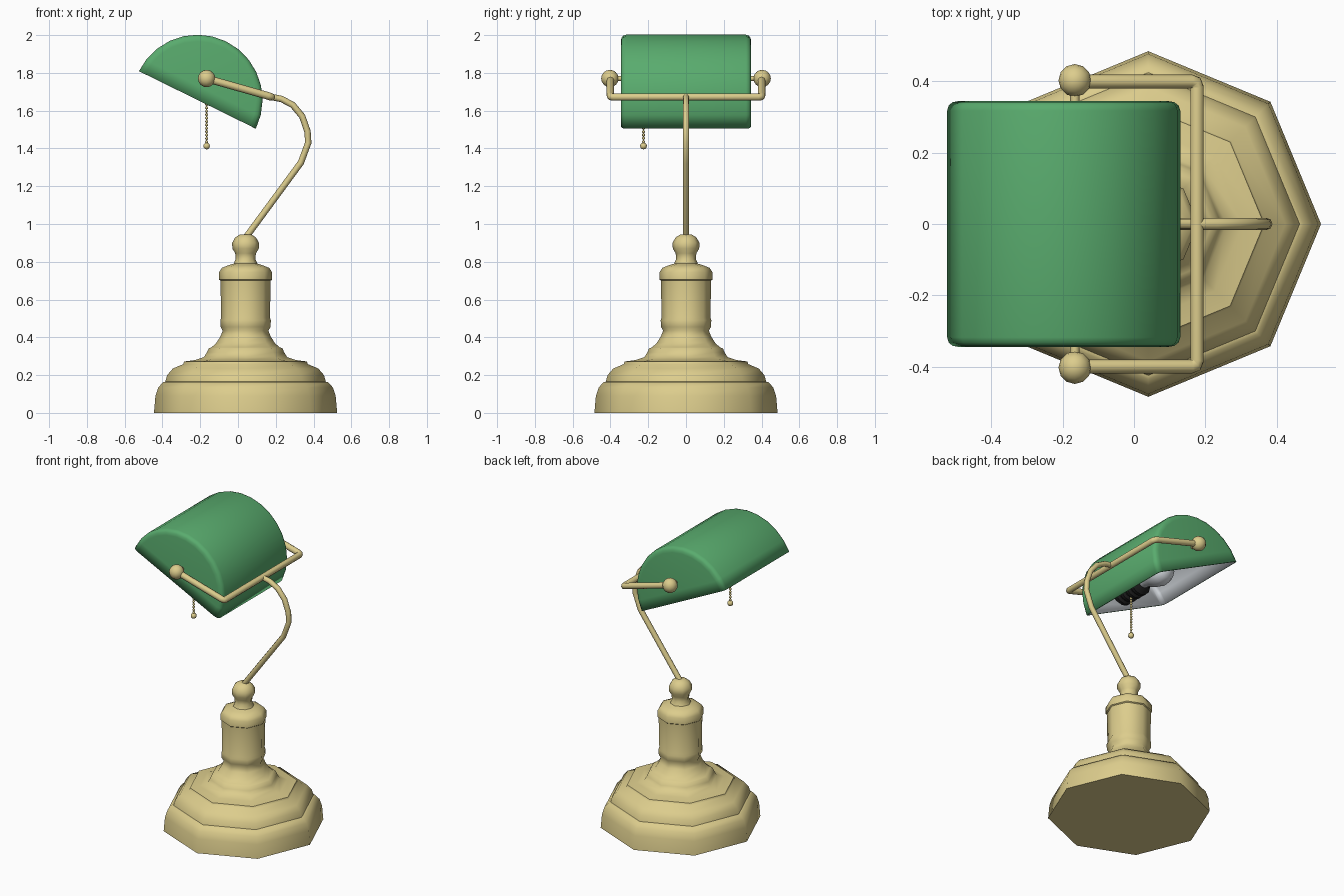
import bpy, bmesh, math
from mathutils import Matrix, Vector

if "Cube" in bpy.data.objects:
    bpy.data.objects.remove(bpy.data.objects["Cube"])


def material(name, rgb):
    m = bpy.data.materials.new(name)
    m.diffuse_color = (*rgb, 1)
    m.use_nodes = True
    m.node_tree.nodes["Principled BSDF"].inputs["Base Color"].default_value = m.diffuse_color
    return m


BRASS = material("brass", (0.72, 0.61, 0.265))
GREEN = material("green glass", (0.10, 0.41, 0.155))
WHITE = material("white lining", (0.72, 0.76, 0.80))
BLACK = material("black socket", (0.012, 0.012, 0.012))


def finish(name, bm, mats, angle=50):
    me = bpy.data.meshes.new(name)
    bm.to_mesh(me)
    bm.free()
    for m in mats:
        me.materials.append(m)
    me.shade_smooth()
    me.set_sharp_from_angle(angle=math.radians(angle))
    ob = bpy.data.objects.new(name, me)
    bpy.context.collection.objects.link(ob)
    return ob


def lathe(name, profile, sides, mat, matrix, angle=50):
    """Turn a closed-ended (radius, height) profile about local z."""
    bm = bmesh.new()
    rings = [[bm.verts.new((r * math.cos(2 * math.pi * i / sides),
                            r * math.sin(2 * math.pi * i / sides), z))
              for i in range(sides)] for r, z in profile]
    for a, b in zip(rings, rings[1:]):
        for i in range(sides):
            j = (i + 1) % sides
            bm.faces.new((a[i], a[j], b[j], b[i]))
    bm.faces.new(rings[0][::-1])
    bm.faces.new(rings[-1])
    bm.transform(matrix)
    return finish(name, bm, [mat], angle)


def tube(name, points, radius, mat=BRASS):
    cu = bpy.data.curves.new(name, 'CURVE')
    cu.dimensions = '3D'
    cu.bevel_depth = radius
    cu.bevel_resolution = 2
    cu.use_fill_caps = True
    sp = cu.splines.new('POLY')
    sp.points.add(len(points) - 1)
    for p, co in zip(sp.points, points):
        p.co = (*co, 1)
    cu.materials.append(mat)
    ob = bpy.data.objects.new(name, cu)
    bpy.context.collection.objects.link(ob)
    return ob


def balls(name, items, mat, u=12, v=8, scale=(1, 1, 1)):
    bm = bmesh.new()
    for co, r in items:
        bmesh.ops.create_uvsphere(
            bm, u_segments=u, v_segments=v, radius=r,
            matrix=Matrix.Translation(co) @ Matrix.Diagonal((*scale, 1)))
    return finish(name, bm, [mat])


# turned octagonal base, column and finial
base_profile = [(0.485, 0), (0.477, 0.09), (0.462, 0.135), (0.436, 0.163),
                (0.425, 0.165), (0.415, 0.20), (0.385, 0.235), (0.33, 0.258),
                (0.325, 0.272), (0.265, 0.28), (0.22, 0.295), (0.205, 0.32), (0.195, 0.342),
                (0.18, 0.347), (0.155, 0.37), (0.133, 0.405), (0.121, 0.435),
                (0.132, 0.455), (0.134, 0.49), (0.129, 0.505), (0.133, 0.70),
                (0.140, 0.705), (0.140, 0.745), (0.125, 0.768), (0.09, 0.782),
                (0.063, 0.79), (0.052, 0.815), (0.055, 0.845), (0.07, 0.87),
                (0.071, 0.90), (0.056, 0.928), (0.03, 0.945)]
lathe("base_and_column", base_profile, 8, BRASS, Matrix.Translation((0.04, 0, 0)))

# bent stem
tube("stem", [(0.035, 0, 0.92), (0.333, 0, 1.325), (0.372, 0, 1.43), (0.368, 0, 1.49),
              (0.34, 0, 1.57), (0.29, 0, 1.63), (0.23, 0, 1.662), (0.175, 0, 1.673)], 0.017)

# yoke that carries the shade, with round knobs and pivot pins
PX, PZ = -0.166, 1.77
half = [(PX, 0.4, PZ), (0.16, 0.4, 1.678), (0.173, 0.396, 1.673), (0.177, 0.383, 1.672)]
tube("yoke", half + [(x, -y, z) for x, y, z in reversed(half)], 0.02)
balls("yoke_knobs", [((PX, s * 0.403, PZ), 0.046) for s in (-1, 1)], BRASS)
for side, s in (("front", -1), ("back", 1)):
    tube(side + "_pivot_pin", [(PX, s * 0.40, PZ), (PX, s * 0.33, PZ)], 0.013)

# half-cylinder shade with rounded ends, open below
R, N = 0.345, 14
ends = [(0.345, 0.31), (0.342, 0.328), (0.333, 0.340), (0.318, R)]
rings_def = [(-y, r) for y, r in ends] + [(y, r) for y, r in reversed(ends)]
bm = bmesh.new()
rings = [[bm.verts.new((r * math.cos(math.pi * i / N), y, r * math.sin(math.pi * i / N)))
          for i in range(N + 1)] for y, r in rings_def]
for a, b in zip(rings, rings[1:]):
    for i in range(N):
        bm.faces.new((a[i], b[i], b[i + 1], a[i + 1]))
bm.faces.new(rings[0])
bm.faces.new(rings[-1][::-1])
bmesh.ops.recalc_face_normals(bm, faces=bm.faces)
bm.normal_update()
if max(bm.faces, key=lambda f: f.calc_center_median().z).normal.z < 0:
    bmesh.ops.reverse_faces(bm, faces=bm.faces)
bm.transform(Matrix.Translation((-0.215, 0, 1.657)) @ Matrix.Rotation(math.radians(26.2), 4, 'Y'))
shade = finish("shade", bm, [GREEN, WHITE], 50)
sol = shade.modifiers.new("wall", 'SOLIDIFY')
sol.thickness = 0.01
sol.offset = -1
sol.material_offset = 1

# ribbed socket and bulb inside the shade, lying along y
along_y = Matrix.Translation((PX, 0, 1.735)) @ Matrix.Rotation(math.radians(-90), 4, 'X')
socket = [(0.05, -0.333)]
for k in range(4):
    y = -0.32 + k * 0.05
    socket += [(0.06, y), (0.075, y + 0.012), (0.075, y + 0.032), (0.06, y + 0.044)]
lathe("lamp_socket", socket + [(0.045, -0.11)], 12, BLACK, along_y)
bulb = [(0.04, -0.12), (0.045, -0.08), (0.07, -0.03), (0.085, 0.02),
        (0.083, 0.06), (0.065, 0.1), (0.035, 0.122), (0.008, 0.13)]
lathe("bulb", bulb, 14, WHITE, along_y)

# beaded pull chain
CY = -0.225
beads = [((PX, CY, 1.435 + 0.018 * k), 0.008) for k in range(14)]
balls("pull_chain", beads, BRASS, 8, 6)
tube("chain_cord", [(PX, CY, 1.41), (PX, CY, 1.69)], 0.003)
balls("chain_end", [((PX, CY, 1.413), 0.018)], BRASS, 10, 8)
